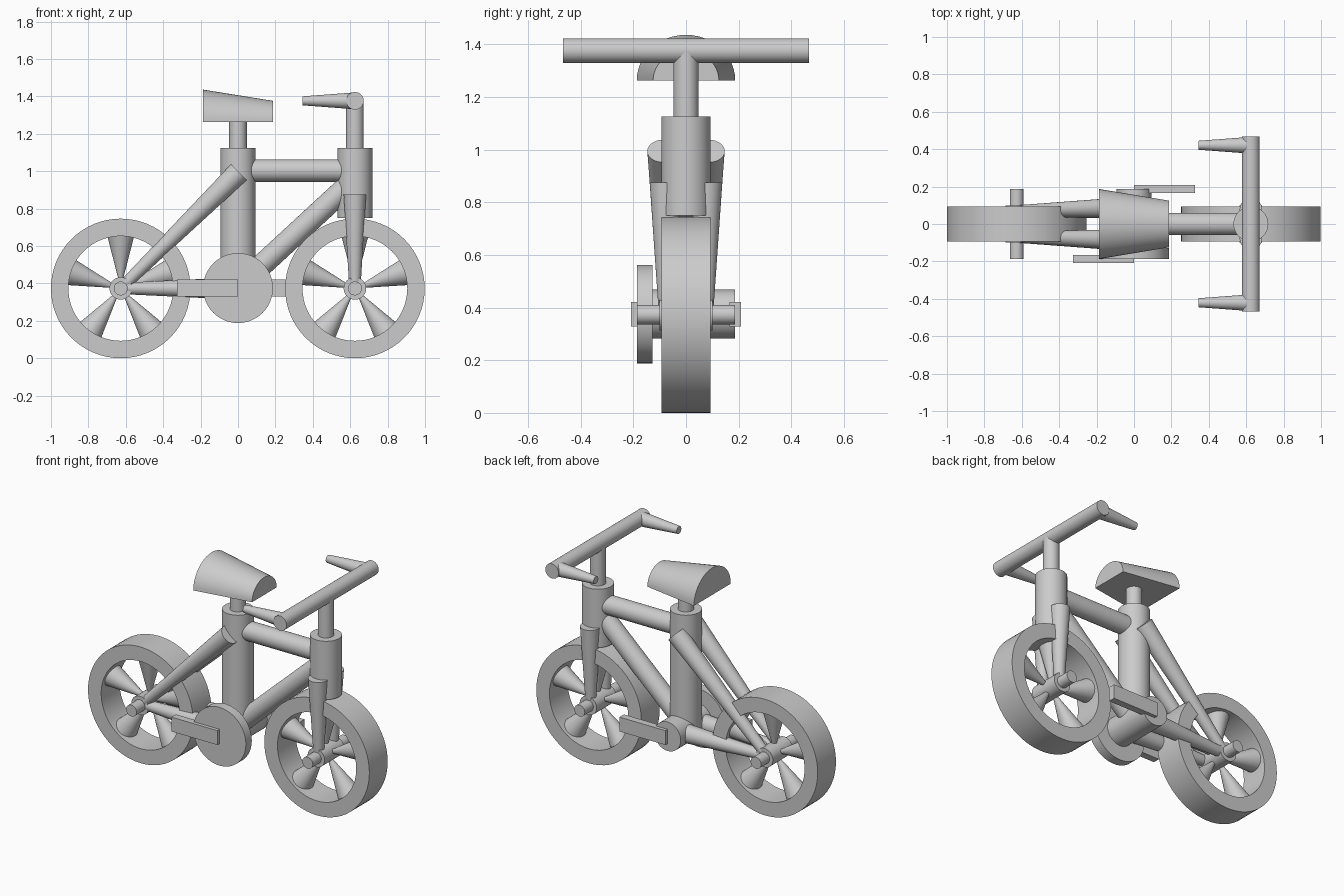
import bpy, bmesh
from math import sin, cos, pi, radians
from mathutils import Vector, Matrix

cube = bpy.data.objects.get("Cube")
if cube:
    bpy.data.objects.remove(cube, do_unlink=True)

GREY = (0.6, 0.6, 0.6, 1.0)
grey = bpy.data.materials.new("plain grey")
grey.use_nodes = True
grey.diffuse_color = GREY
grey.node_tree.nodes["Principled BSDF"].inputs["Base Color"].default_value = GREY


def finish(name, bm):
    """Turn a bmesh into a smooth object with sharp rims."""
    bmesh.ops.recalc_face_normals(bm, faces=bm.faces)
    mesh = bpy.data.meshes.new(name)
    bm.to_mesh(mesh)
    bm.free()
    mesh.shade_smooth()
    mesh.set_sharp_from_angle(angle=radians(35))
    mesh.materials.append(grey)
    obj = bpy.data.objects.new(name, mesh)
    bpy.context.collection.objects.link(obj)
    return obj


def add_tube(bm, a, b, r1, r2, sides=48):
    a, b = Vector(a), Vector(b)
    turn = (b - a).to_track_quat('Z', 'Y').to_matrix().to_4x4()
    bmesh.ops.create_cone(bm, cap_ends=True, segments=sides, radius1=r1, radius2=r2,
                          depth=(b - a).length,
                          matrix=Matrix.Translation((a + b) / 2) @ turn)


def tube(name, a, b, r1, r2=None):
    bm = bmesh.new()
    add_tube(bm, a, b, r1, r1 if r2 is None else r2)
    return finish(name, bm)


def loft(bm, rings, closed):
    """Bridge rings of points; closed joins the last ring to the first."""
    vs = [[bm.verts.new(p) for p in ring] for ring in rings]
    n = len(vs[0])
    for k in range(len(vs) if closed else len(vs) - 1):
        r, s = vs[k], vs[(k + 1) % len(vs)]
        for i in range(n):
            j = (i + 1) % n
            bm.faces.new((r[i], r[j], s[j], s[i]))
    if not closed:
        bm.faces.new(vs[0])
        bm.faces.new(vs[-1])


AXLE_Z = 0.373
REAR, FRONT, WHEEL_R, RIM_R, HALF_W = -0.627, 0.625, 0.373, 0.28, 0.093

# Wheels: tyre ring, five cone spokes, hub and axle
for label, x in (("rear", REAR), ("front", FRONT)):
    bm = bmesh.new()
    rings = []
    for r, y in ((WHEEL_R, -HALF_W), (WHEEL_R, HALF_W), (RIM_R, HALF_W), (RIM_R, -HALF_W)):
        rings.append([(x + r * cos(2 * pi * i / 64), y, AXLE_Z + r * sin(2 * pi * i / 64))
                      for i in range(64)])
    loft(bm, rings, True)
    finish(label + "_tyre", bm)

    bm = bmesh.new()
    for i in range(5):
        d = Vector((cos(pi / 2 + i * 2 * pi / 5), 0, sin(pi / 2 + i * 2 * pi / 5)))
        c = Vector((x, 0, AXLE_Z))
        add_tube(bm, c + d * 0.02, c + d * 0.285, 0.005, 0.073, 32)
    finish(label + "_spokes", bm)

    tube(label + "_hub", (x, -0.1, AXLE_Z), (x, 0.1, AXLE_Z), 0.06)
    tube(label + "_axle", (x, -0.187, AXLE_Z), (x, 0.187, AXLE_Z), 0.037)

# Frame
tube("seat_tube", (0, 0, AXLE_Z), (0, 0, 1.125), HALF_W)
tube("head_tube", (FRONT, 0, 0.75), (FRONT, 0, 1.125), HALF_W)
tube("top_tube", (0, 0, 1.003), (FRONT, 0, 1.003), 0.06)
tube("down_tube", (0, 0, 0.38), (FRONT, 0, 0.957), 0.06)

# Paired stays, fork blades and grips
for side, s in (("left", 1), ("right", -1)):
    tube(side + "_seat_stay", (REAR, s * 0.07, AXLE_Z), (0.005, s * 0.087, 0.995), 0.03, 0.06)
    tube(side + "_chain_stay", (REAR, s * 0.07, AXLE_Z), (0, s * 0.087, AXLE_Z), 0.03, 0.06)
    tube(side + "_fork_blade", (FRONT, s * 0.073, AXLE_Z), (FRONT, s * 0.078, 0.875), 0.03, 0.06)
    tube(side + "_grip", (FRONT, s * 0.421, 1.376), (0.345, s * 0.421, 1.376), 0.045, 0.024)

# Steering
tube("stem", (FRONT, 0, 1.1), (FRONT, 0, 1.375), 0.047)
tube("handlebar", (FRONT, -0.467, 1.376), (FRONT, 0.467, 1.376), 0.047)

# Crank with chainring and arms
tube("chainring", (0, -0.187, 0.375), (0, -0.127, 0.375), 0.187)
tube("bottom_bracket", (0, -0.13, 0.375), (0, 0.187, 0.375), HALF_W)
for side, s in (("left", 1), ("right", -1)):
    bm = bmesh.new()
    bmesh.ops.create_cube(bm, size=1, matrix=Matrix.Translation((s * 0.163, s * 0.187, 0.375))
                          @ Matrix.Diagonal((0.326, 0.045, 0.092, 1)))
    finish(side + "_crank_arm", bm)

# Saddle: half-round loft, narrowing forward
tube("seat_post", (0, 0, 1.1), (0, 0, 1.3), 0.047)
bm = bmesh.new()
loft(bm, [[(x, w * cos(pi * i / 24), 1.263 + h * sin(pi * i / 24)) for i in range(25)]
          for x, w, h in ((-0.187, 0.187, 0.173), (0.187, 0.125, 0.113))], False)
finish("saddle", bm)
